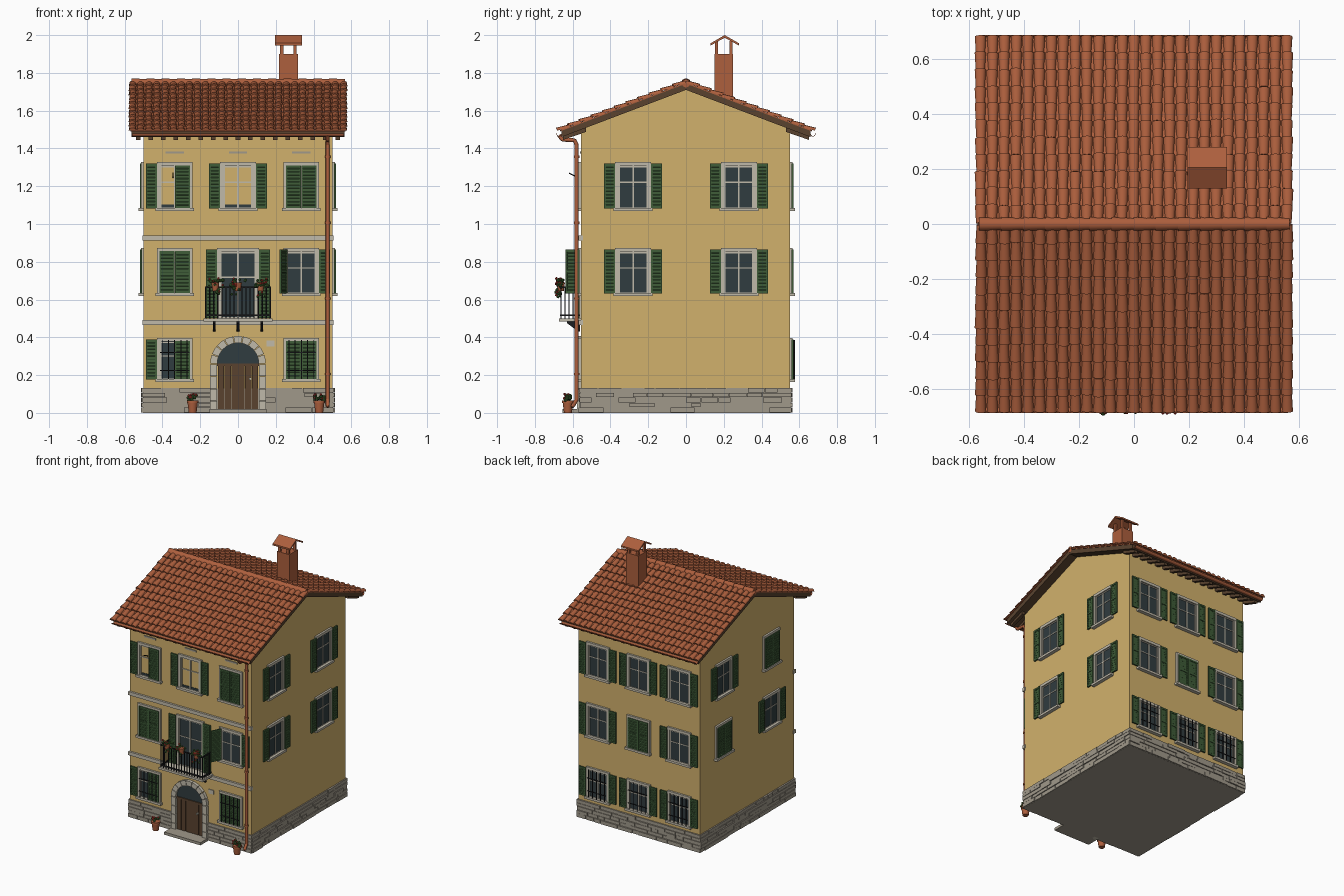
import bpy, bmesh, math, random
from math import pi, sin, cos
from mathutils import Matrix, Vector

if "Cube" in bpy.data.objects:
    bpy.data.objects.remove(bpy.data.objects["Cube"])

random.seed(4)
T, R = Matrix.Translation, Matrix.Rotation
I = Matrix.Identity(4)
COLORS = {
    "wall_ochre": (0.64, 0.44, 0.15), "terracotta": (0.42, 0.115, 0.047),
    "base_stone": (0.35, 0.315, 0.255), "trim_stone": (0.53, 0.49, 0.40),
    "shutter_green": (0.05, 0.11, 0.04), "window_glass": (0.03, 0.045, 0.05),
    "dark_wood": (0.10, 0.055, 0.028), "iron": (0.012, 0.012, 0.014),
    "flower_red": (0.50, 0.04, 0.03), "leaf_green": (0.05, 0.13, 0.03)}
MATS = {}
for n, c in COLORS.items():
    MATS[n] = bpy.data.materials.new(n)
    MATS[n].diffuse_color = (*c, 1)
parts = {}


def part(name, mat):
    return parts.setdefault(name, (bmesh.new(), mat))[0]


def box(bm, x0, x1, y0, y1, z0, z1, M=I):
    m = M @ T(((x0 + x1) / 2, (y0 + y1) / 2, (z0 + z1) / 2))
    bmesh.ops.create_cube(bm, size=1, matrix=m @ Matrix.Diagonal((abs(x1 - x0), abs(y1 - y0), abs(z1 - z0), 1)))


def rod(bm, p, q, r, r2=None, seg=8, M=I):
    p, q = Vector(p), Vector(q)
    d = q - p
    m = M @ T((p + q) / 2) @ d.to_track_quat('Z', 'Y').to_matrix().to_4x4()
    bmesh.ops.create_cone(bm, cap_ends=True, segments=seg, radius1=r, radius2=r if r2 is None else r2,
                          depth=d.length, matrix=m)


def loft(bm, a, b):
    """Closed solid between two matching outlines."""
    va, vb = [bm.verts.new(p) for p in a], [bm.verts.new(p) for p in b]
    bm.faces.new(va)
    bm.faces.new(vb[::-1])
    for i in range(len(a)):
        j = (i + 1) % len(a)
        bm.faces.new((va[i], vb[i], vb[j], va[j]))


def prism(bm, yz, x0, x1):
    loft(bm, [(x0, y, z) for y, z in yz], [(x1, y, z) for y, z in yz])


# Walls, in local frames: x to the right, -y outwards, z up
WALLS = {"front": T((0, -0.555, 0)), "right": R(pi / 2, 4, 'Z') @ T((0, -0.5, 0)),
         "back": R(pi, 4, 'Z') @ T((0, -0.55, 0)), "left": R(-pi / 2, 4, 'Z') @ T((0, -0.5, 0))}
prism(part("house_walls", "wall_ochre"),
      [(-0.555, 0.01), (-0.555, 1.505), (0, 1.72), (0.55, 1.505), (0.55, 0.01)], -0.5, 0.5)

# Stone plinth
base = part("stone_base", "base_stone")
box(base, -0.503, 0.503, -0.558, 0.553, 0, 0.13)
for wall, spans in (("front", [(-0.508, -0.145), (0.145, 0.508)]), ("back", [(-0.508, 0.508)]),
                    ("right", [(-0.56, 0.56)]), ("left", [(-0.56, 0.56)])):
    for a, b in spans:
        z = 0
        for h in (0.03, 0.025, 0.028, 0.024, 0.027):
            x = a
            while x < b - 0.001:
                e = x + random.uniform(0.05, 0.15)
                if b - e < 0.04:
                    e = b
                box(base, x + 0.0015, e - 0.0015, -random.uniform(0.007, 0.014), 0.01, z + 0.001, z + h - 0.002, WALLS[wall])
                x = e
            z += h


def shutter(M, hinge, s, w, z0, z1, angle):
    """One louvred leaf reaching from its hinge in direction s."""
    g = part("shutters", "shutter_green")
    S = M @ T((hinge, -0.014, 0)) @ R(angle, 4, 'Z')
    box(g, 0, s * w, -0.001, 0.002, z0, z1, S)
    for x in (0, w - 0.009):
        box(g, s * x, s * (x + 0.009), -0.006, 0.006, z0, z1, S)
    for z in (z0, (z0 + z1) / 2 - 0.005, z1 - 0.012):
        box(g, s * 0.009, s * (w - 0.009), -0.005, 0.005, z, z + 0.012, S)
    n = round((z1 - z0) / 0.018)
    for i in range(1, n):
        m = S @ T((s * w / 2, -0.001, z0 + (z1 - z0) * i / n)) @ R(0.6, 4, 'X')
        box(g, -w / 2 + 0.009, w / 2 - 0.009, -0.005, 0.005, -0.0015, 0.0015, m)


def window(wall, cx, z0, z1, leaves, hw=0.095, glass=True, grille=False, sill=True):
    M = WALLS[wall] @ T((cx, 0, 0))
    f = part("window_frames", "trim_stone")
    i = hw - 0.018
    for s in (-1, 1):
        box(f, s * i, s * hw, -0.013, 0.002, z0, z1, M)
    box(f, -hw, hw, -0.014, 0.002, z1 - 0.018, z1 + 0.002, M)
    if sill:
        box(f, -hw - 0.008, hw + 0.008, -0.026, 0.002, z0 - 0.012, z0 + 0.004, M)
    top = z1 - 0.018
    box(part("window_panes", "window_glass"), -i, i, -0.003, 0.002, z0, top if glass else z0 + 0.022, M)
    # Sash bars
    zm = z0 + (top - z0) * 0.62
    for x in (-i + 0.003, 0, i - 0.003):
        box(f, x - 0.004, x + 0.004, -0.007, 0, z0, top, M)
    for z in (z0 + 0.004, zm, top - 0.004):
        box(f, -i, i, -0.006, 0, z - 0.003, z + 0.003, M)
    for s, kind in zip((-1, 1), leaves):
        if kind == "o":
            shutter(M, s * hw, s, 0.058, z0 + 0.003, z1 - 0.006, 0)
        elif kind == "c":
            shutter(M, s * (i + 0.004), -s, i + 0.003, z0 + 0.003, z1 - 0.014, 0)
        else:
            shutter(M, s * i, s, 0.075, z0 + 0.003, z1 - 0.006, -s * 1.1)
    if grille:
        g = part("window_grilles", "iron")
        for k in range(5):
            x = -0.066 + 0.033 * k
            rod(g, (x, -0.023, z0 + 0.004), (x, -0.023, top + 0.008), 0.003, seg=6, M=M)
        for z in (z0 + 0.05, zm + 0.02):
            box(g, -i, i, -0.025, -0.021, z - 0.002, z + 0.002, M)


# Windows
Z1, Z2, Z3 = (0.175, 0.395), (0.63, 0.87), (1.08, 1.325)
C = 0.335
window("front", -C, *Z3, "oc", glass=False)
window("front", 0, *Z3, "oo", glass=False)
window("front", C, *Z3, "cc")
window("front", -C, *Z2, "cc")
window("front", C, *Z2, "ao")
window("front", -C, *Z1, "oc", grille=True)
window("front", C, *Z1, "cc", grille=True)
window("front", 0, 0.5, 0.87, "oo", hw=0.112, sill=False)
for x in (-C, 0, C):
    window("back", x, *Z3, "oo")
    window("back", x, *Z2, "oo" if x else "cc")
    window("back", x, *Z1, "oo", grille=True)
for x in (-0.28, 0.28):
    for Z in (Z2, Z3):
        window("right", x, *Z, "oo")
        closed = (x > 0) == (Z is Z3)
        window("left", x, *Z, "cc" if closed else "oo")
F = WALLS["front"]
rod(part("shutter_stay", "iron"), (-0.345, -0.57, 1.245), (-0.345, -0.62, 1.27), 0.003)

# Front bands, vents and number plate
band = part("front_bands", "trim_stone")
for z in (0.465, 0.912):
    box(band, -0.505, 0.505, -0.015, 0.01, z, z + 0.026, F)
for x in (-C, 0, C):
    box(part("wall_vents", "base_stone"), x - 0.048, x + 0.048, -0.005, 0, 1.372, 1.384, F)
box(part("number_plate", "trim_stone"), 0.15, 0.192, -0.006, 0, 0.352, 0.382, F)

# Arched door
door = part("door_planks", "dark_wood")
for k in range(6):
    x = -0.108 + 0.036 * k
    box(door, x + 0.001, x + 0.035, -0.009, 0.01, 0.02, 0.25, F)
box(door, -0.11, 0.11, -0.012, 0, 0.248, 0.262, F)
rod(part("door_knob", "trim_stone"), (0.065, -0.009, 0.18), (0.065, -0.022, 0.18), 0.008, M=F)
arc = lambda r, n, y: [(r * cos(pi * k / n), y, 0.26 + r * sin(pi * k / n)) for k in range(n + 1)]
loft(part("door_fanlight", "window_glass"), arc(0.112, 16, -0.55), arc(0.112, 16, -0.560))
sur = part("door_surround", "trim_stone")
for k in range(9):
    a, b = pi * k / 9 + 0.012, pi * (k + 1) / 9 - 0.012
    ring = [(r * cos(t), 0.26 + r * sin(t)) for r, ts in ((0.11, (a, (a + b) / 2, b)), (0.147, (b, (a + b) / 2, a))) for t in ts]
    loft(sur, [(x, -0.55, z) for x, z in ring], [(x, -0.578, z) for x, z in ring])
for s in (-1, 1):
    for k in range(4):
        box(sur, s * 0.11, s * 0.147, -0.023, 0.01, k * 0.065, k * 0.065 + 0.062, F)
box(part("door_step", "base_stone"), -0.15, 0.15, -0.655, -0.55, 0, 0.02)

# Balcony
box(part("balcony_slab", "trim_stone"), -0.182, 0.182, -0.672, -0.55, 0.484, 0.5)
rail = part("balcony_railing", "iron")
for x in (-0.125, 0, 0.125):
    loft(rail, [(x - 0.007, y, z) for y, z in ((-0.56, 0.43), (-0.57, 0.43), (-0.63, 0.475), (-0.63, 0.485), (-0.56, 0.485))],
         [(x + 0.007, y, z) for y, z in ((-0.56, 0.43), (-0.57, 0.43), (-0.63, 0.475), (-0.63, 0.485), (-0.56, 0.485))])
for z in (0.512, 0.66):
    box(rail, -0.175, 0.175, -0.666, -0.658, z, z + 0.008)
    for s in (-1, 1):
        box(rail, s * 0.167, s * 0.175, -0.666, -0.56, z, z + 0.008)
for k in range(17):
    x = -0.171 + 0.342 * k / 16
    rod(rail, (x, -0.662, 0.5), (x, -0.662, 0.665), 0.0035, seg=6)
for s in (-1, 1):
    for k in range(1, 5):
        rod(rail, (s * 0.171, -0.662 + 0.021 * k, 0.5), (s * 0.171, -0.662 + 0.021 * k, 0.665), 0.003, seg=6)


def ball(bm, x, y, z, r):
    bmesh.ops.create_icosphere(bm, subdivisions=1, radius=r, matrix=T((x, y, z)))


def plant(cx, cy, cz, w, h, n):
    for k in range(n):
        p = [c + random.uniform(-d, d) for c, d in ((cx, w), (cy, 0.014), (cz, h))]
        ball(part("plant_leaves", "leaf_green"), *p, random.uniform(0.007, 0.011))
        if k % 3 == 0:
            ball(part("plant_flowers", "flower_red"), p[0], p[1] - 0.01, p[2] + 0.008, 0.007)


# Flower pots
pots = part("flower_pots", "terracotta")
for x in (-0.12, 0, 0.12):
    rod(pots, (x, -0.662, 0.645), (x, -0.662, 0.69), 0.015, 0.021, 12)
    plant(x, -0.665, 0.685, 0.04, 0.02, 16)
    plant(x, -0.675, 0.645, 0.035, 0.03, 6)
for x in (-0.24, 0.43):
    rod(pots, (x, -0.625, 0), (x, -0.625, 0.055), 0.021, 0.028, 14)
    rod(pots, (x, -0.625, 0.052), (x, -0.625, 0.066), 0.032, 0.032, 14)
    plant(x, -0.625, 0.08, 0.026, 0.013, 16)

# Roof deck, rafters and tiles
SL = 0.379
ang = math.atan(SL)
ca, sa = cos(ang), sin(ang)
under = lambda y: 1.71 - SL * y
tiles = part("roof_tiles", "terracotta")
for sg in (-1, 1):
    prism(part("roof_deck", "dark_wood"),
          [(0, 1.71), (sg * 0.66, under(0.66)), (sg * 0.66, under(0.66) + 0.033), (0, 1.743)], -0.565, 0.565)
    prism(tiles, [(0, 1.743), (sg * 0.668, under(0.668) + 0.033), (sg * 0.668, under(0.668) + 0.04), (0, 1.75)], -0.57, 0.57)
    for k in range(17):
        x = -0.528 + 0.066 * k
        prism(part("rafter_tails", "dark_wood"), [(sg * y, under(y) + d) for y, d in
              ((0.53, 0.005), (0.65, 0.005), (0.65, -0.018), (0.53, -0.022))], x - 0.012, x + 0.012)
    for col in range(27):
        for row in range(11):
            x = -0.5577 + 0.0429 * col + random.uniform(-0.002, 0.002)
            s0 = 0.066 * row + random.uniform(-0.004, 0.004)
            rings = []
            for s, r, lift in ((max(s0, 0), 0.0165, 0.002), (s0 + 0.068, 0.0205, 0.007)):
                s = min(s, 0.727)
                rings.append([(x + r * cos(pi * k / 6), sg * (s * ca + n * sa), 1.745 - s * sa + n * ca)
                              for k in range(7) for n in [lift + 0.8 * r * sin(pi * k / 6)]])
            loft(tiles, *rings)
    # Gutter trough
    tr = [(sg * 0.672 + r * cos(t), 1.478 + r * sin(t)) for r, d in ((0.015, 1), (0.012, -1))
          for t in [pi + pi * k / 8 for k in range(9)][::d]]
    prism(part("gutters", "terracotta"), tr, -0.56, 0.56)
for k in range(14):
    x = -0.565 + 0.0805 * k
    rod(part("ridge_tiles", "terracotta"), (x, 0, 1.745), (x + 0.084, 0, 1.745), 0.026, 0.022, 14)

# Downpipe
pipe = part("downpipe", "terracotta")
path = [(-0.672, 1.47), (-0.655, 1.447), (-0.59, 1.443), (-0.579, 1.42), (-0.579, 0.07), (-0.6, 0.035)]
for (y, z), (v, w) in zip(path, path[1:]):
    rod(pipe, (0.475, y, z), (0.475, v, w), 0.0105, seg=12)
    ball(pipe, 0.475, v, w, 0.0105)
for z in (0.2, 0.6, 1.0, 1.35):
    rod(pipe, (0.475, -0.579, z), (0.475, -0.579, z + 0.012), 0.014, seg=12)

# Chimney with open lantern and pitched cap
ch = part("chimney", "terracotta")
box(ch, 0.217, 0.317, 0.15, 0.25, 1.6, 1.9)
for x in (0.223, 0.293):
    for y in (0.154, 0.23):
        box(ch, x, x + 0.018, y, y + 0.016, 1.9, 1.968)
prism(part("chimney_cap", "terracotta"), [(0.13, 1.957), (0.205, 2.0), (0.28, 1.957), (0.28, 1.945), (0.205, 1.986), (0.13, 1.945)], 0.195, 0.338)

# Turn the parts into objects
for name, (bm, mat) in parts.items():
    bmesh.ops.recalc_face_normals(bm, faces=bm.faces)
    me = bpy.data.meshes.new(name)
    bm.to_mesh(me)
    bm.free()
    me.materials.append(MATS[mat])
    ob = bpy.data.objects.new(name, me)
    bpy.context.collection.objects.link(ob)
    ob.select_set(True)
    bpy.context.view_layer.objects.active = ob
bpy.ops.object.shade_smooth_by_angle(angle=math.radians(40))

for m in bpy.data.materials:
    if m.users and not m.is_grease_pencil:
        m.use_nodes = True
        m.node_tree.nodes["Principled BSDF"].inputs["Base Color"].default_value = m.diffuse_color
